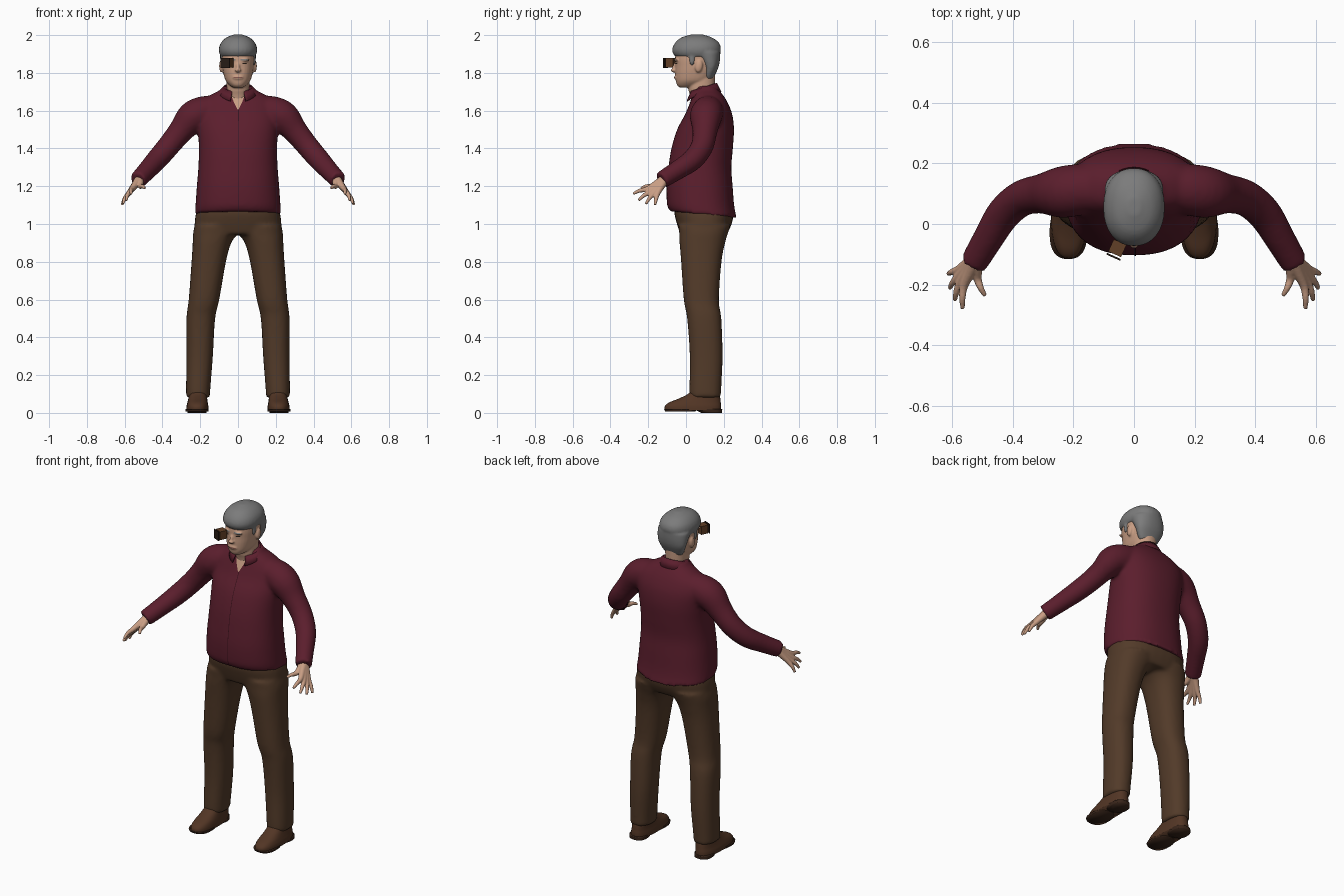
import bpy, bmesh, math
from mathutils import Vector, Matrix
from mathutils.bvhtree import BVHTree

if "Cube" in bpy.data.objects:
    bpy.data.objects.remove(bpy.data.objects["Cube"], do_unlink=True)


def material(name, r, g, b):
    m = bpy.data.materials.new(name)
    m.use_nodes = True
    m.diffuse_color = (r, g, b, 1)
    bsdf = m.node_tree.nodes["Principled BSDF"]
    bsdf.inputs["Base Color"].default_value = (r, g, b, 1)
    bsdf.inputs["Roughness"].default_value = 0.8
    return m


SHIRT = material("burgundy cloth", .105, .013, .026)
SEAM = material("dark burgundy", .04, .005, .01)
TROUSER = material("brown cloth", .085, .043, .022)
SHOE = material("brown leather", .085, .036, .018)
SOLE = material("dark sole", .04, .018, .01)
SKIN = material("skin", .58, .34, .23)
HAIR = material("grey hair", .2, .2, .2)
LIP = material("lip", .25, .1, .08)
DARK = material("dark brown", .02, .012, .008)
BLOCK = material("eyepiece brown", .12, .05, .02)


def smooth_rows(rows, k=4):
    """Catmull-Rom interpolation of rows of numbers."""
    out = []
    for i in range(len(rows) - 1):
        a, b, c, d = (Vector(rows[min(max(i + j, 0), len(rows) - 1)]) for j in (-1, 0, 1, 2))
        for s in range(k):
            t = s / k
            out.append(b + .5 * t * ((c - a) + t * ((2*a - 5*b + 4*c - d) + t * (3*b - a - 3*c + d))))
    return out + [Vector(rows[-1])]


def loft(bm, rings):
    loops = [[bm.verts.new(p) for p in ring] for ring in rings]
    n = len(loops[0])
    for a, b in zip(loops, loops[1:]):
        for i in range(n):
            bm.faces.new((a[i], a[(i + 1) % n], b[(i + 1) % n], b[i]))
    bm.faces.new(loops[0][::-1])
    bm.faces.new(loops[-1])


def stack(bm, rows, power=2.2, side=1, n=32):
    """Level sections: height, half width, front y, back y, centre x."""
    rings = []
    for z, hx, yf, yb, cx in smooth_rows([(*r, 0)[:5] for r in rows]):
        ring = []
        for i in range(n):
            a = math.tau * i / n
            c, s = (math.copysign(abs(f) ** (2 / power), f) for f in (math.cos(a), math.sin(a)))
            ring.append((side * (cx + hx * c), (yf + yb) / 2 + (yb - yf) / 2 * s, z))
        rings.append(ring)
    loft(bm, rings)


def tube(bm, rows, side=1, n=16):
    """Round sections along a path: x, y, z, radius."""
    path = smooth_rows(rows)
    rings = []
    for i, p in enumerate(path):
        tangent = (path[min(i + 1, len(path) - 1)] - path[max(i - 1, 0)]).xyz
        q = tangent.to_track_quat('Z', 'Y')
        ring = [p.xyz + q @ Vector((math.cos(math.tau * j / n), math.sin(math.tau * j / n), 0)) * p.w
                for j in range(n)]
        rings.append([(side * v.x, v.y, v.z) for v in ring])
    loft(bm, rings)


def ball(bm, centre, size, tilt=0):
    m = Matrix.Translation(centre) @ Matrix.Rotation(tilt, 4, 'X') @ Matrix.Diagonal((*size, 1))
    bmesh.ops.create_uvsphere(bm, u_segments=20, v_segments=12, radius=1, matrix=m)


def finish(bm, name, mat, voxel=0, relax=3):
    bmesh.ops.recalc_face_normals(bm, faces=bm.faces)
    for f in bm.faces:
        f.smooth = True
    mesh = bpy.data.meshes.new(name)
    bm.to_mesh(mesh)
    bm.free()
    mesh.materials.append(mat)
    ob = bpy.data.objects.new(name, mesh)
    bpy.context.collection.objects.link(ob)
    if voxel:
        r = ob.modifiers.new("Blend", 'REMESH')
        r.mode, r.voxel_size, r.use_smooth_shade = 'VOXEL', voxel, True
        s = ob.modifiers.new("Relax", 'SMOOTH')
        s.factor, s.iterations = .5, relax
    return ob


def plate(name, target, mat, rows, lift=.003):
    """Thin patch laid on the front of a target: height, left x, right x."""
    tree = BVHTree.FromObject(target, bpy.context.evaluated_depsgraph_get())
    bm = bmesh.new()
    grid = []
    for z, x0, x1 in smooth_rows(rows, 6):
        line = []
        for i in range(7):
            x = x0 + (x1 - x0) * i / 6
            hit = tree.ray_cast(Vector((x, -1, z)), Vector((0, 1, 0)))[0]
            line.append(bm.verts.new((x, (hit.y if hit else 0) - lift, z)))
        grid.append(line)
    for a, b in zip(grid, grid[1:]):
        for i in range(6):
            bm.faces.new((a[i], a[i + 1], b[i + 1], b[i]))
    return finish(bm, name, mat)


# Shirt: torso and sleeves blended together
bm = bmesh.new()
stack(bm, [(1.05, .228, -.085, .268), (1.1, .225, -.1, .255), (1.2, .218, -.103, .247),
           (1.3, .21, -.093, .24), (1.4, .207, -.077, .248), (1.5, .212, -.047, .254),
           (1.58, .215, -.005, .245), (1.64, .2, .02, .222), (1.68, .15, .035, .198),
           (1.71, .095, .045, .175), (1.73, .08, .055, .165)], 2.3, n=48)
for v in bm.verts:
    if v.co.z < 1.1:
        v.co.z -= (v.co.y - .09) * .1 * (1.1 - v.co.z) / .05
for side in (1, -1):
    tube(bm, [(.08, .12, 1.61, .07), (.17, .115, 1.595, .084), (.24, .105, 1.565, .085),
              (.305, .1, 1.49, .066), (.37, .085, 1.41, .06), (.43, .035, 1.34, .057),
              (.48, -.045, 1.285, .051), (.53, -.13, 1.232, .046)], side, 24)
shirt = finish(bm, "shirt", SHIRT, .011, 5)

# Collar: open band with points at the front
bm = bmesh.new()
band = []
for i in range(37):
    a = .4 + (math.tau - .8) * i / 36
    s, c = math.sin(a), math.cos(a)
    f = (1 + c) / 2
    band.append((bm.verts.new((.077 * s, .092 - .072 * c, 1.748 - .045 * f)),
                 bm.verts.new((.106 * s, .092 - .096 * c, 1.70 - .055 * f ** 3))))
for a, b in zip(band, band[1:]):
    bm.faces.new((a[0], b[0], b[1], a[1]))
collar = finish(bm, "collar", SHIRT)
collar.modifiers.new("Thickness", 'SOLIDIFY').thickness = .006

# Shirt front: open neck and button line
plate("open_neck", shirt, SKIN, [(1.70, -.04, .04), (1.65, -.024, .024), (1.605, -.002, .002)], .004)
plate("button_line", shirt, SEAM, [(1.07, .002, .006), (1.2, .002, .006), (1.35, .002, .006),
                                   (1.5, .002, .006), (1.605, 0, .004)], .002)

# Trousers: hips and legs blended together
bm = bmesh.new()
stack(bm, [(.945, .225, -.03, .215), (1.0, .23, -.048, .242), (1.06, .222, -.062, .25),
           (1.1, .2, -.055, .22)], 2.4)
for side in (1, -1):
    stack(bm, [(.99, .118, -.04, .235, .112), (.95, .118, -.036, .222, .12), (.9, .102, -.034, .207, .138),
               (.8, .091, -.026, .188, .155), (.6, .081, -.012, .174, .18), (.5, .076, .006, .187, .197),
               (.3, .07, .02, .194, .203), (.12, .064, .018, .186, .211), (.08, .063, .022, .184, .211)],
          2.3, side)
finish(bm, "trousers", TROUSER, .011, 5)

# Shoes, hands
for side, label in ((1, "left"), (-1, "right")):
    bm = bmesh.new()
    stack(bm, [(.012, .059, -.112, .185, .215), (.035, .058, -.112, .186, .215), (.055, .054, -.09, .184, .214),
               (.075, .05, -.04, .182, .213), (.1, .047, .01, .178, .212), (.13, .046, .04, .172, .211)], 2.5, side)
    finish(bm, label + "_shoe", SHOE)
    bm = bmesh.new()
    stack(bm, [(.008, .06, -.11, .05, .217), (.02, .062, -.116, .06, .217)], 2.5, side)
    stack(bm, [(0, .05, .08, .19, .217), (.02, .053, .04, .192, .217)], 2.5, side)
    finish(bm, label + "_sole", SOLE)

    bm = bmesh.new()
    wrist = (.52, -.11, 1.24, .026)
    for knuckle, tip in (((.562, -.205, 1.185), (.566, -.28, 1.16)),
                         ((.573, -.19, 1.17), (.592, -.252, 1.125)),
                         ((.579, -.171, 1.162), (.609, -.212, 1.107)),
                         ((.579, -.15, 1.162), (.614, -.165, 1.1)),
                         ((.517, -.18, 1.2), (.492, -.237, 1.19))):
        mid = Vector(knuckle).lerp(Vector(tip), .55) + Vector((.003, 0, .005))
        palm = Vector(wrist[:3]).lerp(Vector(knuckle), .5)
        tube(bm, [wrist, (*palm, .019), (*knuckle, .014), (*mid, .0105), (*tip, .007)], side)
    finish(bm, label + "_hand", SKIN, .004, 2)

# Head: skull, neck, nose and ears blended together
bm = bmesh.new()
stack(bm, [(1.6, .055, .04, .15), (1.68, .058, .022, .15), (1.72, .06, .012, .152), (1.8, .062, .02, .155)])
stack(bm, [(1.722, .025, -.032, .04), (1.735, .045, -.047, .09), (1.76, .066, -.054, .13),
           (1.8, .078, -.057, .155), (1.835, .084, -.057, .165), (1.88, .088, -.058, .17),
           (1.93, .085, -.045, .165), (1.975, .05, 0, .11)], 2.3)
ball(bm, (0, -.058, 1.83), (.011, .014, .03), -.3)
ball(bm, (0, -.064, 1.814), (.017, .017, .011))
ball(bm, (0, -.052, 1.776), (.028, .01, .013))
for side in (1, -1):
    ball(bm, (side * .088, .068, 1.836), (.012, .02, .034), -.15)
    ball(bm, (side * .035, -.05, 1.868), (.027, .012, .008))
head = finish(bm, "head", SKIN, .005, 3)

# Hair: cap, nape and sideburns
bm = bmesh.new()
stack(bm, [(1.885, .09, -.056, .175), (1.905, .099, -.07, .18), (1.93, .101, -.072, .185),
           (1.96, .09, -.057, .174), (1.987, .062, -.025, .138), (2.004, .02, .03, .085)])
stack(bm, [(1.768, .056, .095, .142), (1.79, .07, .09, .154), (1.83, .087, .088, .172),
           (1.87, .094, .065, .18), (1.91, .098, .03, .182)])
for side in (1, -1):
    ball(bm, (side * .083, .032, 1.872), (.011, .016, .035))
finish(bm, "hair", HAIR, .007, 4)

# Face details
for side, label in ((1, "left"), (-1, "right")):
    x = side * .035
    plate(label + "_eye", head, DARK, [(1.846, x - .009, x + .009), (1.852, x - .013, x + .013)], .002)
    plate(label + "_eyebrow", head, HAIR, [(1.866, x - .022, x + .022), (1.874, x - .02, x + .02)], .002)
plate("mouth", head, LIP, [(1.772, -.022, .022), (1.779, -.026, .026)], .002)

# Eyepiece: tilted block with a dark front plate
turn = Matrix.Translation((-.055, -.08, 1.853)) @ Matrix.Rotation(-.42, 4, 'Z')
for name, y, size, mat in (("eyepiece", 0, (.046, .044, .05), BLOCK),
                           ("eyepiece_front", -.031, (.05, .006, .054), DARK)):
    bm = bmesh.new()
    bmesh.ops.create_cube(bm, size=1, matrix=turn @ Matrix.Translation((0, y, 0)) @ Matrix.Diagonal((*size, 1)))
    for f in finish(bm, name, mat).data.polygons:
        f.use_smooth = False
